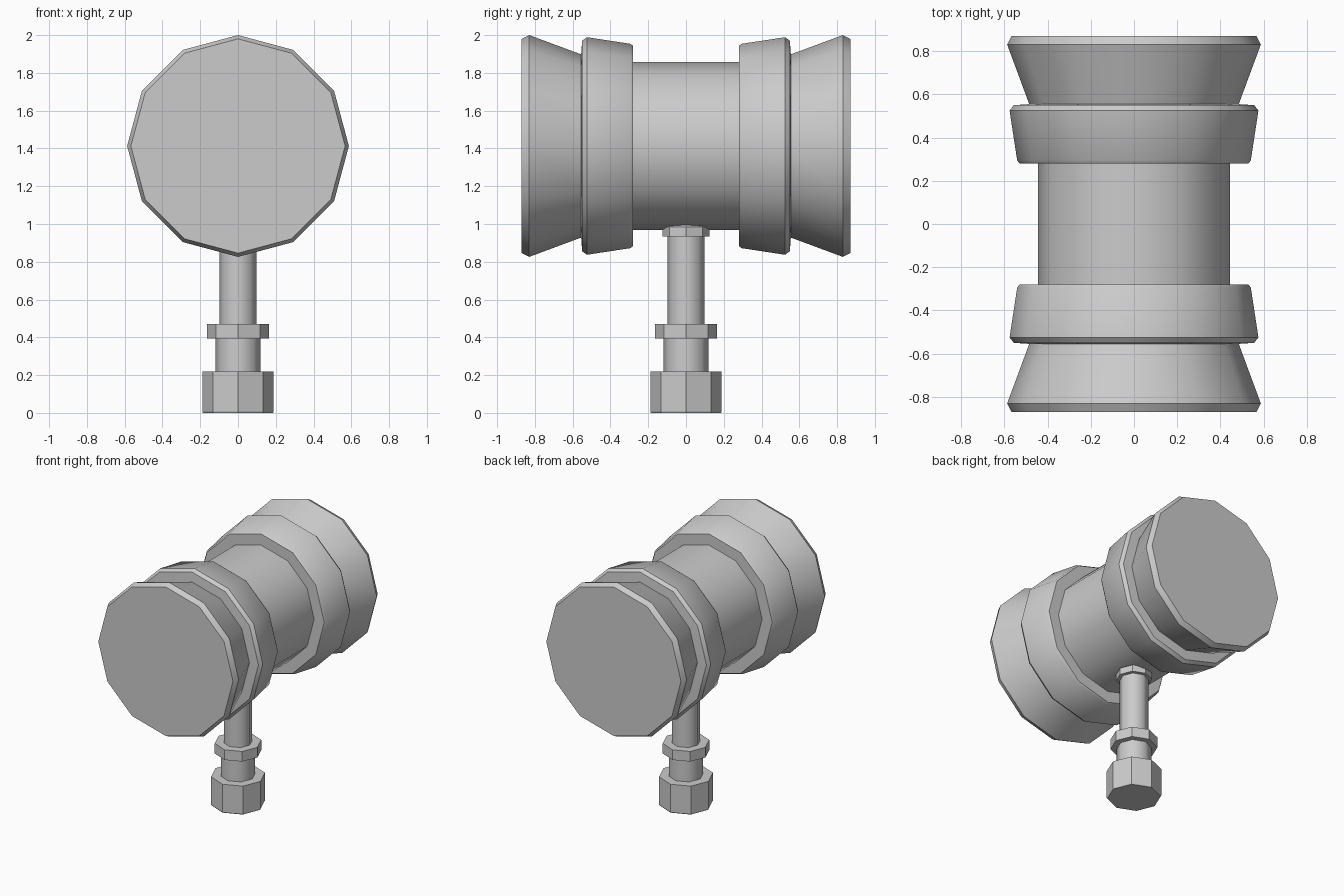
import bpy, bmesh, math
from mathutils import Matrix

if "Cube" in bpy.data.objects:
    bpy.data.objects.remove(bpy.data.objects["Cube"])

HEAD_Z = 1.413


def lathe(name, profile, sides, matrix=Matrix(), smooth=None):
    """Spin (radius, height) points around local z, capping both ends."""
    bm = bmesh.new()
    rings = []
    for r, h in profile:
        rings.append([bm.verts.new((r * math.cos(2 * math.pi * i / sides),
                                    r * math.sin(2 * math.pi * i / sides), h))
                      for i in range(sides)])
    for a, b in zip(rings, rings[1:]):
        for i in range(sides):
            j = (i + 1) % sides
            bm.faces.new((a[i], a[j], b[j], b[i]))
    bm.faces.new(rings[0][::-1])
    bm.faces.new(rings[-1])
    bm.transform(matrix)
    bmesh.ops.recalc_face_normals(bm, faces=bm.faces)
    mesh = bpy.data.meshes.new(name)
    bm.to_mesh(mesh)
    bm.free()
    obj = bpy.data.objects.new(name, mesh)
    bpy.context.collection.objects.link(obj)
    if smooth:
        bpy.ops.object.select_all(action='DESELECT')
        obj.select_set(True)
        bpy.context.view_layer.objects.active = obj
        bpy.ops.object.shade_smooth_by_angle(angle=math.radians(smooth))
    return obj


# Mallet head: barrel, two banding rings and flared ends, mirrored about y = 0
half = [(0.445, 0.28), (0.53, 0.28), (0.541, 0.295), (0.576, 0.525),
        (0.557, 0.55), (0.485, 0.555), (0.587, 0.83), (0.567, 0.87)]
profile = [(r, -h) for r, h in reversed(half)] + half
to_y_axis = Matrix.Translation((0, 0, HEAD_Z)) @ Matrix.Rotation(-math.pi / 2, 4, 'X')
lathe("mallet_head", profile, 12, to_y_axis, smooth=35)

# Handle: pommel, grip, collar, shaft and the collar under the head
lathe("pommel", [(0.185, 0), (0.189, 0.008), (0.189, 0.218)], 8)
lathe("grip", [(0.12, 0.21), (0.12, 0.395)], 8, smooth=50)
lathe("grip_collar", [(0.163, 0.393), (0.163, 0.47)], 8)
lathe("shaft", [(0.099, 0.46), (0.099, 1.0)], 8, smooth=50)
lathe("head_collar", [(0.125, 0.935), (0.125, 0.985), (0.09, 1.0)], 8)
